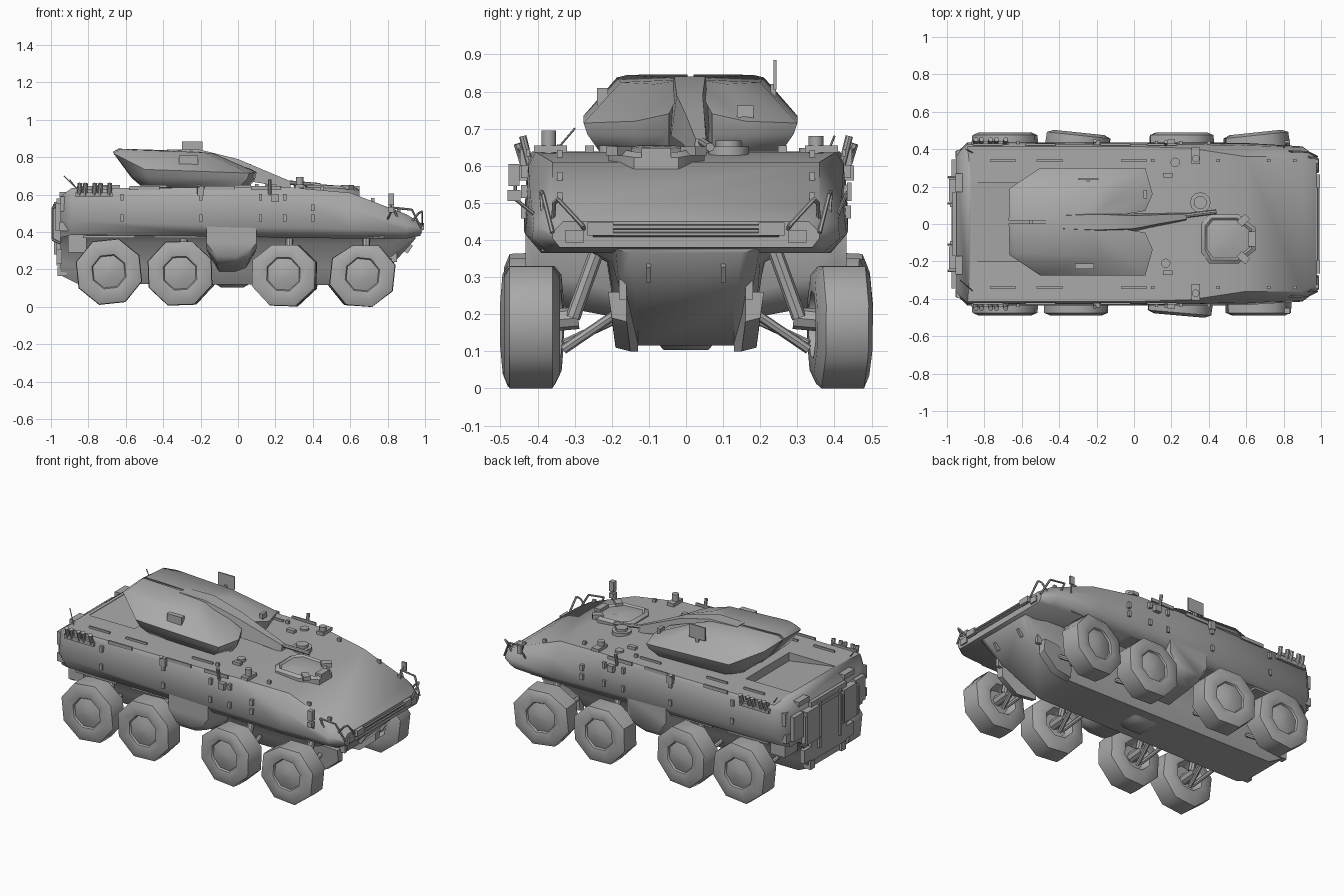
import bpy, bmesh, math
from mathutils import Vector, Matrix

mat = bpy.data.materials.new("plain_grey")
mat.diffuse_color = (0.4, 0.4, 0.4, 1)


def finish(name, bm, angle=40):
    bmesh.ops.recalc_face_normals(bm, faces=bm.faces)
    me = bpy.data.meshes.new(name)
    bm.to_mesh(me)
    bm.free()
    ob = bpy.data.objects.new(name, me)
    bpy.context.collection.objects.link(ob)
    me.materials.append(mat)
    smooth(ob, angle)
    return ob


def smooth(ob, angle):
    bpy.ops.object.select_all(action='DESELECT')
    ob.select_set(True)
    bpy.context.view_layer.objects.active = ob
    bpy.ops.object.shade_smooth_by_angle(angle=math.radians(angle))


def skin(bm, rings):
    vs = [[bm.verts.new(p) for p in r] for r in rings]
    n = len(rings[0])
    for a, b in zip(vs, vs[1:]):
        for i in range(n):
            bm.faces.new((a[i], a[(i + 1) % n], b[(i + 1) % n], b[i]))
    bm.faces.new(vs[0])
    bm.faces.new(vs[-1])


def loft(name, rings, angle=40):
    bm = bmesh.new()
    skin(bm, rings)
    return finish(name, bm, angle)


def hull_rings(sections):
    # half sections of (y, z) mirrored into closed rings
    return [[(x, y, z) for y, z in half] + [(x, -y, z) for y, z in reversed(half)]
            for x, half in sections]


def boxes(name, items):
    # items: centre, size, optional pitch about y and yaw about z
    bm = bmesh.new()
    for c, s, *r in items:
        pitch, yaw = (r + [0, 0])[:2]
        m = (Matrix.Translation(c) @ Matrix.Rotation(yaw, 4, 'Z')
             @ Matrix.Rotation(pitch, 4, 'Y') @ Matrix.Diagonal((*s, 1)))
        bmesh.ops.create_cube(bm, size=1, matrix=m)
    return finish(name, bm, 20)


def tubes(name, paths, sides=6):
    # paths: radius followed by points
    bm = bmesh.new()
    for r, *pts in paths:
        for a, b in zip(pts, pts[1:]):
            a, b = Vector(a), Vector(b)
            q = (b - a).to_track_quat('Z', 'Y').to_matrix().to_4x4()
            bmesh.ops.create_cone(bm, cap_ends=True, segments=sides, radius1=r, radius2=r,
                                  depth=(b - a).length, matrix=Matrix.Translation((a + b) / 2) @ q)
    return finish(name, bm)


def both(items):
    # mirror box items across the centre line
    out = []
    for c, s, *r in items:
        out.append((c, s, *r))
        out.append(((c[0], -c[1], c[2]), s, r[0] if r else 0, -r[1] if len(r) > 1 else 0))
    return out


def both_t(paths):
    return paths + [[r] + [(x, -y, z) for x, y, z in p] for r, *p in paths]


# Upper hull with undercut belt and sloping nose
hull = loft("upper_hull", hull_rings([
    (-0.95, [(.35, .37), (.38, .46), (.375, .57), (.36, .59)]),
    (-0.89, [(.39, .385), (.437, .46), (.425, .615), (.415, .635)]),
    (0.00, [(.39, .375), (.437, .43), (.428, .615), (.415, .638)]),
    (0.30, [(.39, .37), (.437, .425), (.425, .60), (.405, .637)]),
    (0.60, [(.39, .365), (.433, .415), (.42, .525), (.36, .61)]),
    (0.90, [(.37, .365), (.415, .405), (.41, .44), (.36, .495)]),
    (0.975, [(.34, .38), (.36, .405), (.36, .42), (.33, .45)])]), 50)

# Sloping well in the rear deck under the turret overhang
cutter = loft("deck_cutter", [[(-.87, y, .632), (-.56, y, .585), (-.56, y, .70), (-.87, y, .70)]
                              for y in (-.20, .22)])
cutter.hide_render = True
mod = hull.modifiers.new("deck_well", 'BOOLEAN')
mod.operation, mod.object = 'DIFFERENCE', cutter
smooth(hull, 50)
bpy.ops.object.modifier_apply(modifier=mod.name)
bpy.data.objects.remove(cutter)
smooth(hull, 50)

# Lower hull with tucked belly and flared top
loft("lower_hull", hull_rings([
    (-0.95, [(.16, .17), (.20, .24), (.22, .34), (.34, .42)]),
    (-0.86, [(.14, .125), (.19, .22), (.22, .34), (.36, .42)]),
    (0.58, [(.13, .115), (.19, .21), (.21, .34), (.36, .42)]),
    (0.82, [(.13, .22), (.18, .27), (.20, .34), (.28, .42)]),
    (0.95, [(.15, .365), (.19, .375), (.20, .385), (.22, .42)])]), 50)
loft("belly_blister", hull_rings([
    (-0.14, [(.05, .135), (.09, .15)]), (-0.09, [(.06, .103), (.10, .15)]),
    (0.03, [(.06, .103), (.10, .15)]), (0.08, [(.05, .135), (.09, .15)])]))

# Side bulges between the axle pairs
for s, side in ((1, "left"), (-1, "right")):
    loft(side + "_side_bulge", [[(x, s * y, z) for x, z in
         ((cx - w, t), (cx + w, t), (cx + w, m), (cx + w * .7, b + .02), (cx + w * .2, b),
          (cx - w * .6, b), (cx - w, m))]
        for y, cx, w, t, m, b in ((.432, -.035, .133, .43, .34, .27), (.40, -.035, .133, .43, .31, .235),
                                 (.34, -.035, .13, .43, .30, .22), (.18, -.035, .11, .43, .26, .19))], 50)

# Road wheels, low sided with domed hubs; each has a centre, hub height and top limit
tyre = [(.0, .148), (.05, .144), (.09, .132), (.096, .142), (.145, .15), (.182, .135),
        (.185, .08), (.182, .02), (.14, .0), (.095, .0), (.075, .05), (.03, .05)]
toe = {(1, 1): -6, (2, -1): -5, (3, 1): 6}
for i, (x, hub, top) in enumerate(((-.69, .188, .365), (-.31, .18, .35), (.255, .175, .33), (.665, .172, .328))):
    for s in (-1, 1):
        bm = bmesh.new()
        skin(bm, [[(max(r, .002) * math.cos(a), s * w, max(r, .002) * math.sin(a)) for a in
                   [math.pi / 4 * k + math.pi / 8 + .07 * (1.5 - i) for k in range(8)]] for r, w in tyre])
        bm.transform(Matrix.Translation((x, s * .34, hub))
                     @ Matrix.Rotation(math.radians(toe.get((i, s), 0)), 4, 'Z'))
        for v in bm.verts:
            v.co.z = min(max(v.co.z, 0), top)
        finish("wheel_%d_%s" % (i + 1, "left" if s > 0 else "right"), bm, 50)

# Suspension: stub axles, lower arms, shock absorbers
arms = []
for x in (-.69, -.31, .255, .665):
    arms += [[.03, (x, .29, .19), (x, .40, .18)],
             [.013, (x + .03, .19, .20), (x + .01, .33, .105)],
             [.012, (x - .06, .18, .19), (x - .01, .33, .12)],
             [.02, (x + .02, .24, .37), (x + .02, .305, .19)]]
tubes("suspension", both_t(arms), 8)
boxes("wheel_arch_plates", both([((x, .33, .375), (.28, .12, .012)) for x in (-.69, -.31, .255, .64)]
                                + [((-.86, .28, .34), (.10, .12, .10))]))

# Turret halves either side of the gun slot
for s, side, dy in ((1, "left", .020), (-1, "right", .004)):
    rings = [[(-.64, 0, .846), (-.24, 0, .833), (-.13, .09, .82), (-.18, .18, .825), (-.56, .19, .838), (-.63, .16, .845)],
             [(-.67, 0, .828), (.06, .05, .74), (.10, .14, .72), (.06, .28, .715), (-.50, .28, .735), (-.665, .17, .82)],
             [(-.57, 0, .69), (.05, .05, .685), (.09, .14, .68), (.05, .27, .685), (-.48, .265, .69), (-.57, .18, .70)],
             [(-.50, 0, .63), (.02, .05, .63), (.05, .14, .63), (0, .235, .635), (-.44, .225, .64), (-.50, .15, .635)]]
    loft("turret_" + side, [[(x, s * y + dy, z) for x, y, z in r] for r in rings], 50)
boxes("turret_core", [((-.42, .012, .75), (.25, .03, .165))])

# Gun housing and barrel
loft("gun_housing", [[(x, y - w, b), (x, y + w, b), (x, y + w * .7, t), (x, y - w * .7, t)]
     for x, y, w, b, t in ((-.38, .01, .05, .80, .84), (-.20, .01, .06, .74, .84), (0, .01, .05, .68, .79),
                           (.13, .025, .035, .66, .735), (.28, .04, .02, .63, .672))])
tubes("gun_barrel", [[.012, (.2, .035, .67), (.44, .065, .65)]], 8)

# Turret fittings
boxes("turret_fittings", [
    ((-.245, .24, .845), (.11, .008, .08)), ((-.245, .235, .79), (.02, .015, .06)),
    ((-.265, -.225, .78), (.10, .03, .06)), ((.06, .16, .74), (.02, .045, .045))])

# Driver hood, a flattened polygon with a rim and viewing blocks
hood = ((.36, .0), (.40, .05), (.56, .05), (.65, -.02), (.65, -.14), (.56, -.21), (.40, -.21), (.36, -.15))
loft("driver_hood", [[(.5 + (x - .5) * k, -.08 + (y + .08) * k, z - .12 * max(0, x - .52)) for x, y in hood]
                     for k, z in ((1, .58), (1, .638), (.86, .652), (.78, .642), (.4, .654))])
boxes("viewing_blocks", [((.63, -.08, .63), (.04, .08, .035)), ((.585, .02, .64), (.04, .06, .025), 0, 2.3),
                         ((.585, -.18, .64), (.04, .06, .025), 0, -2.3)])
tubes("roof_hatches", [[.055, (.355, .115, .62), (.355, .115, .652)], [.035, (.355, .115, .65), (.355, .115, .668)],
                       [.02, (.33, -.37, .62), (.33, -.37, .695)], [.02, (.33, .35, .62), (.33, .35, .68)],
                       [.025, (.17, -.21, .62), (.17, -.21, .655)], [.025, (.22, .33, .62), (.22, .33, .648)]], 12)

# Roof rails, brackets and lifting eyes
roof = [((x, .425, .635), (.16, .01, .02)) for x in (-.78, -.5, -.1, .15)]
roof += [((x, .34, .645), (.14, .01, .012)) for x in (-.7, -.45, .0)]
roof += [((x, .34, z), (.02, .015, .025)) for x, z in ((.1, .645), (.45, .63), (.72, .57), (.86, .515))]
roof += [((.33, .365, .645), (.045, .09, .02)), ((.18, .26, .645), (.05, .025, .02))]
boxes("roof_rails", both(roof))
boxes("side_brackets", both([((x, .435, z), (.018, .02, .035)) for x in (-.62, -.2, .12, .25, .4)
                             for z in (.475, .585 if x < .3 else .53)]
                            + [((.2, .44, .58), (.04, .025, .04))]))

# Smoke launcher clusters and side stanchions
tubes("smoke_launchers", both_t([[.013, (x, .43, .59), (x + .005, .452, .66)] for x in (-.85, -.82, -.77, -.74, -.69)]
                                + [[.01, (-.21, .42, .60), (-.21, .445, .65)], [.01, (.17, .42, .60), (.17, .44, .68)]]), 8)
boxes("launcher_mounts", both([((-.77, .432, .60), (.20, .025, .025)), ((-.2, .435, .62), (.035, .025, .05))]))

# Nose fittings: light clusters, guards, tow hooks, cross bars
tubes("light_guards", both_t([
    [.006, (.90, .36, .42), (.965, .355, .50), (.985, .345, .51), (.985, .28, .44), (.96, .27, .42)],
    [.006, (.86, .385, .46), (.83, .39, .53), (.93, .385, .52), (.98, .36, .42)]])
    + [[.007, (.985, -.25, z), (.985, .25, z)] for z in (.415, .435)])
boxes("nose_lights", both([((.97, .23, .43), (.05, .07, .035)), ((.96, .30, .41), (.05, .05, .035)),
                           ((.90, .10, .32), (.05, .012, .05), .6), ((.83, .17, .27), (.04, .02, .06))]))
# Lugs beside the lower nose
for s, side in ((1, "left"), (-1, "right")):
    loft("lower_lug_" + side, [[(x, s * y, b), (x, s * (y + .04), b + .01), (x, s * (y + .05), t), (x, s * y, t)]
                               for x, y, b, t in ((.60, .13, .10, .22), (.72, .15, .10, .26), (.82, .16, .18, .26))])

# Mirrors
tubes("mirror_stalks", [[.005, (.80, -.41, .47), (.82, -.46, .51), (.82, -.46, .58)],
                        [.005, (.80, .41, .47), (.82, .435, .53)]])
boxes("mirrors", [((.82, -.463, .575), (.03, .03, .06)), ((.82, -.463, .52), (.03, .035, .03)),
                  ((.82, .44, .53), (.03, .012, .05))])

# Rear: door, frame, stowage and lamps
boxes("rear_door", [((-.955, 0, .40), (.03, .34, .36)), ((-.975, .10, .42), (.015, .02, .28)),
                    ((-.975, -.10, .42), (.015, .02, .28)), ((-.97, 0, .54), (.012, .24, .02))])
boxes("rear_stowage", both([((-.965, .18, .45), (.05, .12, .20)), ((-.955, .30, .48), (.04, .09, .15)),
                            ((-.955, .20, .27), (.03, .08, .08)), ((-.92, .37, .55), (.06, .05, .08)),
                            ((-.93, .37, .43), (.05, .04, .05)), ((-.94, .15, .19), (.05, .04, .05)),
                            ((-.93, .22, .60), (.05, .10, .03))]))
tubes("rear_rails", both_t([[.007, (-.95, y, .55), (-.992, y, .53), (-.992, y, .36), (-.95, y, .34)]
                            for y in (.25, .11)]))

# Aerials
tubes("aerials", [[.003, (-.86, -.36, .63), (-.93, -.30, .70)], [.003, (-.86, .38, .63), (-.90, .40, .68)]])
